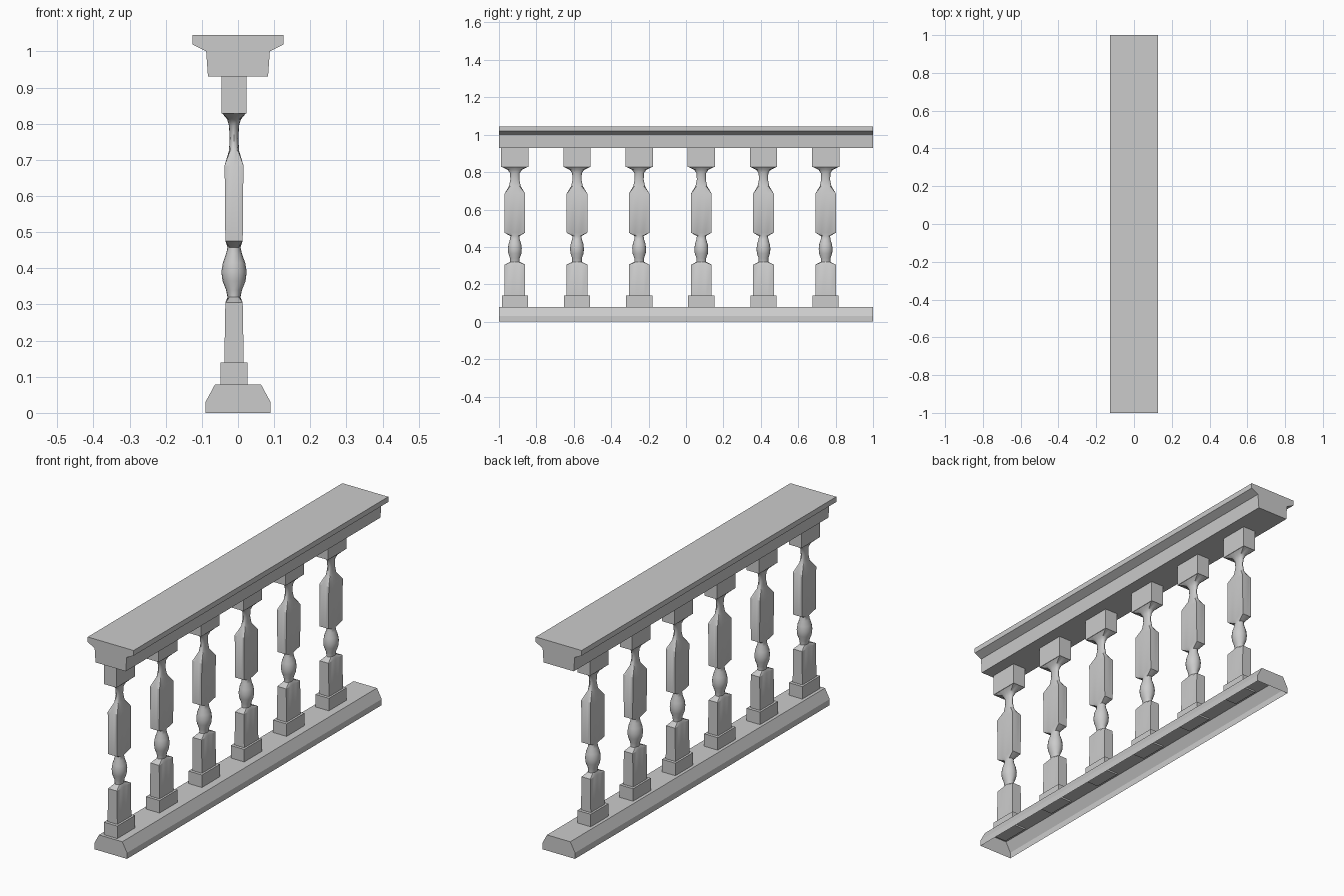
import bpy, bmesh, math

old = bpy.data.objects.get("Cube")
if old:
    bpy.data.objects.remove(old, do_unlink=True)

stone = bpy.data.materials.new("grey_stone")
stone.use_nodes = True
grey = (0.6, 0.6, 0.6, 1)
stone.diffuse_color = grey
stone.node_tree.nodes["Principled BSDF"].inputs["Base Color"].default_value = grey


def finish(bm, name):
    bmesh.ops.recalc_face_normals(bm, faces=bm.faces)
    mesh = bpy.data.meshes.new(name)
    bm.to_mesh(mesh)
    bm.free()
    mesh.materials.append(stone)
    obj = bpy.data.objects.new(name, mesh)
    bpy.context.collection.objects.link(obj)
    return obj


def moulding(name, half_profile, open_bottom=False):
    """Mirror a (half width, z) profile and run it along the full length."""
    outline = half_profile + [(-x, z) for x, z in reversed(half_profile)]
    bm = bmesh.new()
    front = bm.faces.new([bm.verts.new((x, -1, z)) for x, z in outline])
    run = bmesh.ops.extrude_face_region(bm, geom=[front], use_keep_orig=True)
    moved = [v for v in run["geom"] if isinstance(v, bmesh.types.BMVert)]
    bmesh.ops.translate(bm, vec=(0, 2, 0), verts=moved)
    if open_bottom:
        under = [f for f in bm.faces if all(v.co.z < 0.001 for v in f.verts)]
        bmesh.ops.delete(bm, geom=under, context="FACES_ONLY")
    return finish(bm, name)


def ring_point(angle, roundness):
    """Point on a unit outline blended from square (0) to circle (1)."""
    c, s = math.cos(angle), math.sin(angle)
    k = roundness + (1 - roundness) / max(abs(c), abs(s))
    return c * k, s * k


def loft(bm, rings, sides=16):
    """Skin rings given as (z, half x, half y, roundness)."""
    loops = []
    for z, hx, hy, roundness in rings:
        pts = [ring_point(math.tau * i / sides, roundness) for i in range(sides)]
        loops.append([bm.verts.new((x * hx, y * hy, z)) for x, y in pts])
    for a, b in zip(loops, loops[1:]):
        for i in range(sides):
            j = (i + 1) % sides
            bm.faces.new((a[i], a[j], b[j], b[i]))
    bm.faces.new(loops[0])
    bm.faces.new(loops[-1])


def box(bm, z0, z1, hx, hy):
    cube = bmesh.ops.create_cube(bm, size=1)["verts"]
    bmesh.ops.scale(bm, vec=(2 * hx, 2 * hy, z1 - z0), verts=cube)
    bmesh.ops.translate(bm, vec=(0, 0, (z0 + z1) / 2), verts=cube)


# Hollow foot rail and solid handrail
moulding("foot_rail", [(0.09, 0), (0.09, 0.03), (0.064, 0.078)], open_bottom=True)
moulding("handrail", [(0.083, 0.93), (0.088, 1.0), (0.126, 1.019), (0.126, 1.045)])

# Baluster: square plinth and cap with a turned shaft between them
bm = bmesh.new()
box(bm, 0.07, 0.14, 0.037, 0.07)
box(bm, 0.828, 0.935, 0.034, 0.073)
loft(bm, [
    (0.13, 0.027, 0.055, 0), (0.305, 0.024, 0.055, 0),
    (0.32, 0.018, 0.026, 1), (0.34, 0.022, 0.026, 1),
    (0.365, 0.032, 0.035, 1), (0.39, 0.035, 0.037, 1),
    (0.415, 0.031, 0.034, 1), (0.44, 0.022, 0.026, 1),
    (0.458, 0.018, 0.024, 1), (0.476, 0.024, 0.055, 0),
    (0.685, 0.026, 0.055, 0), (0.725, 0.014, 0.031, 0.7),
    (0.76, 0.012, 0.024, 1), (0.795, 0.014, 0.026, 1),
    (0.812, 0.019, 0.038, 0.7), (0.829, 0.033, 0.072, 0),
])
baluster = finish(bm, "baluster_1")
bpy.ops.object.select_all(action="DESELECT")
baluster.select_set(True)
bpy.context.view_layer.objects.active = baluster
bpy.ops.object.shade_smooth_by_angle(angle=math.radians(35))

# Evenly spaced row sharing one mesh
for i in range(6):
    post = baluster
    if i:
        post = baluster.copy()
        post.name = f"baluster_{i + 1}"
        bpy.context.collection.objects.link(post)
    post.location = (-0.011, -0.915 + 0.3323 * i, 0)
